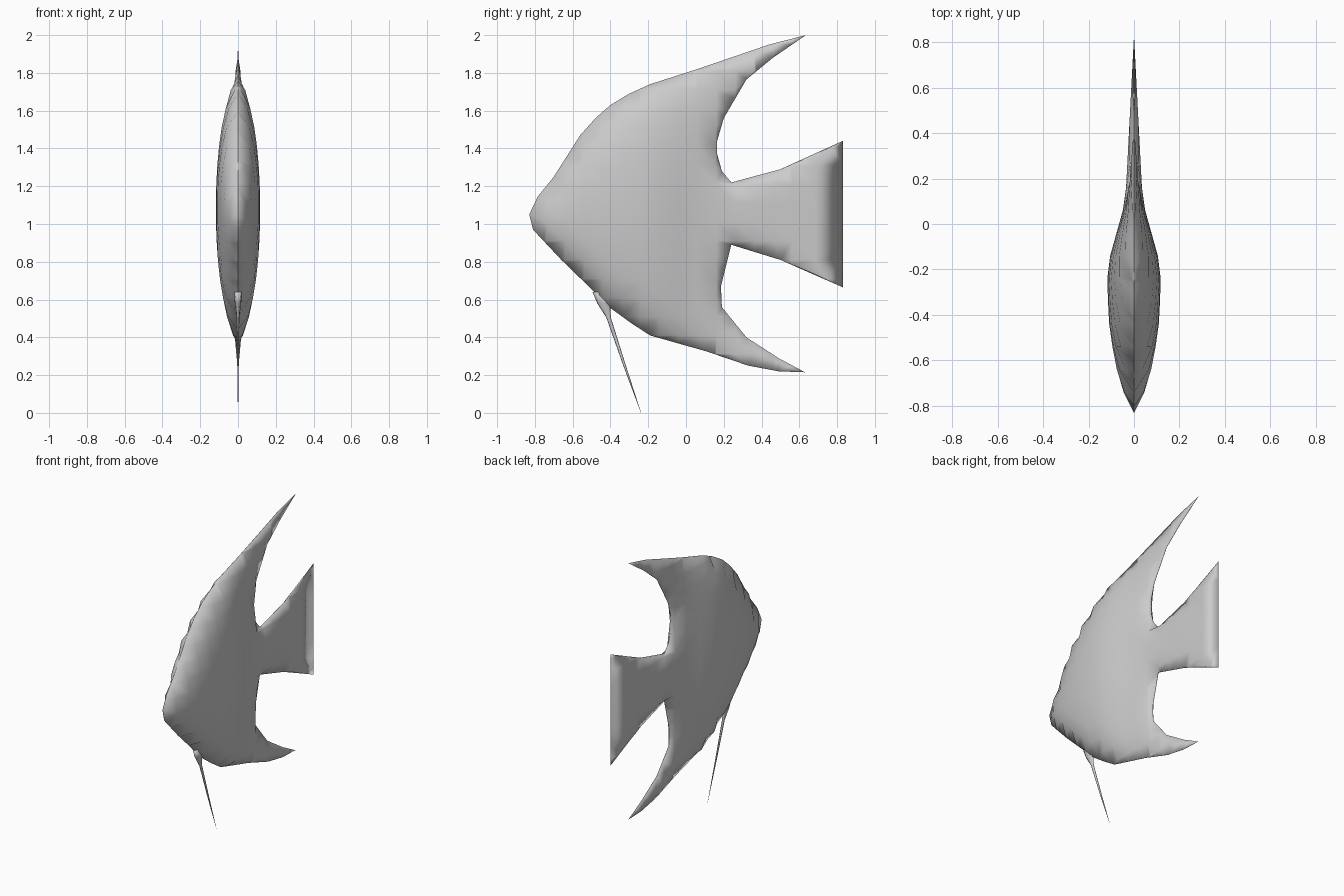
import bpy, bmesh, math
from mathutils import Vector
from mathutils.geometry import intersect_point_line

cube = bpy.data.objects.get("Cube")
if cube:
    bpy.data.objects.remove(cube)

grey = bpy.data.materials.new("plain_grey")
grey.use_nodes = True
grey.diffuse_color = (0.6, 0.6, 0.6, 1)
grey.node_tree.nodes["Principled BSDF"].inputs["Base Color"].default_value = (0.6, 0.6, 0.6, 1)

# Side profile as (y, z) runs
BACK = [(-0.83, 1.05), (-0.785, 1.145), (-0.7, 1.25), (-0.56, 1.47), (-0.48, 1.56),
        (-0.4, 1.63), (-0.3, 1.69), (-0.19, 1.74), (0.06, 1.82), (0.44, 1.95), (0.635, 2.0)]
BELLY = [(-0.83, 1.05), (-0.81, 0.97), (-0.66, 0.81), (-0.49, 0.645), (-0.4, 0.555),
         (-0.29, 0.475), (-0.19, 0.41), (0.11, 0.325), (0.33, 0.25), (0.49, 0.22), (0.63, 0.215)]
UPPER_BAY = [(0.635, 2.0), (0.46, 1.88), (0.32, 1.765), (0.2, 1.56), (0.165, 1.44),
             (0.165, 1.37), (0.19, 1.28), (0.24, 1.22), (0.5, 1.29), (0.83, 1.44)]
LOWER_BAY = [(0.83, 0.665), (0.5, 0.81), (0.24, 0.89), (0.185, 0.67), (0.19, 0.56),
             (0.32, 0.4), (0.49, 0.29), (0.63, 0.215)]
WIDTH = [(-0.83, 0), (-0.74, 0.047), (-0.61, 0.085), (-0.42, 0.112), (-0.19, 0.119),
         (0.1, 0.038), (0.83, 0)]


def sample(run, y):
    """Linear interpolation along a run."""
    for (a, va), (b, vb) in zip(run, run[1:]):
        if y <= b:
            return va + (vb - va) * max(0, (y - a) / (b - a))
    return run[-1][1]


def bay_distance(y, z):
    """Distance to the nearest edge of the two gaps beside the tail."""
    p, best = Vector((y, z, 0)), 9
    for run in (UPPER_BAY, LOWER_BAY):
        for a, b in zip(run, run[1:]):
            a, b = Vector((*a, 0)), Vector((*b, 0))
            q, t = intersect_point_line(p, a, b)
            q = a.lerp(b, min(1, max(0, t)))
            best = min(best, (p - q).length)
    return best


def dome(t):
    t = min(1, max(0, t))
    return math.sqrt(1 - (1 - t) ** 2)


def half_thickness(y, z):
    top, low = sample(BACK, y), sample(BELLY, y)
    across = abs(z - (top + low) / 2) / max(0.01, (top - low) / 2)
    return sample(WIDTH, y) * dome(1 - across) * dome(bay_distance(y, z) / 0.07)


def finish(name, bm):
    bmesh.ops.recalc_face_normals(bm, faces=bm.faces[:])
    mesh = bpy.data.meshes.new(name)
    bm.to_mesh(mesh)
    bm.free()
    mesh.materials.append(grey)
    for poly in mesh.polygons:
        poly.use_smooth = True
    bpy.context.collection.objects.link(bpy.data.objects.new(name, mesh))


# Body with fins and tail: fill the profile, cut it in a grid, puff out both sides
bm = bmesh.new()
outline = BACK + UPPER_BAY[1:] + LOWER_BAY + BELLY[-2:0:-1]
face = bm.faces.new([bm.verts.new((0, y, z)) for y, z in outline])
bmesh.ops.inset_region(bm, faces=[face], thickness=0.022, use_even_offset=True, use_boundary=True)

# Widen the rim of the tail
for v in bm.verts:
    if not v.is_boundary and v.co.y > 0.75:
        v.co.y = 0.68
        v.co.z = 1.05 + (v.co.z - 1.05) * 0.8


def cut(co, normal):
    bmesh.ops.bisect_plane(bm, geom=bm.verts[:] + bm.edges[:] + bm.faces[:], dist=1e-4,
                           plane_co=co, plane_no=normal)


for i in range(14):
    cut((0, -0.74 + i * 0.1, 0), (0, 1, 0))
for i in range(16):
    cut((0, 0, 0.31 + i * 0.1), (0, 0, 1))
bmesh.ops.triangulate(bm, faces=bm.faces[:])

rim = {v for v in bm.verts if v.is_boundary}
for v in bm.verts:
    v.co.x = 0 if v in rim else max(0.001, half_thickness(v.co.y, v.co.z))
copy = bmesh.ops.duplicate(bm, geom=bm.verts[:] + bm.edges[:] + bm.faces[:])
for v in copy["geom"]:
    if isinstance(v, bmesh.types.BMVert):
        v.co.x = -v.co.x
bmesh.ops.remove_doubles(bm, verts=bm.verts[:], dist=1e-5)
finish("body_with_fins", bm)

# Long thin fin under the belly: centre y, z, half length, half width
bm = bmesh.new()
rings = []
for y, z, ry, rx in [(-0.43, 0.64, 0.065, 0.025), (-0.435, 0.58, 0.035, 0.016),
                     (-0.41, 0.505, 0.012, 0.007), (-0.325, 0.25, 0.007, 0.004),
                     (-0.238, 0, 0.0005, 0.0005)]:
    rings.append([bm.verts.new((rx * math.sin(a * math.pi / 4), y + ry * math.cos(a * math.pi / 4), z))
                  for a in range(8)])
for r, s in zip(rings, rings[1:]):
    for i in range(8):
        j = (i + 1) % 8
        bm.faces.new((r[i], r[j], s[j], s[i]))
bm.faces.new(rings[0])
bm.faces.new(rings[-1])
finish("belly_fin", bm)
